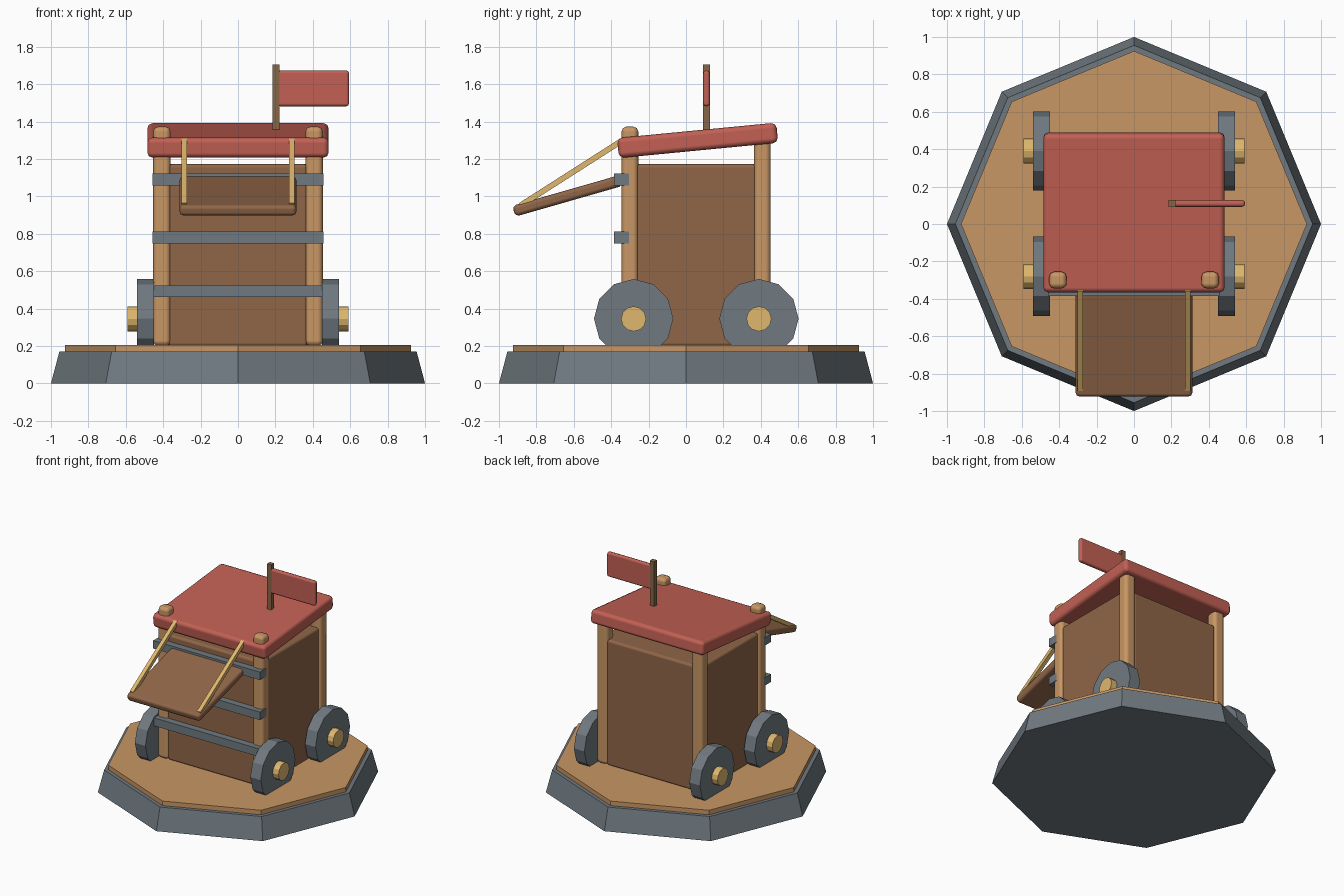
import bpy
import bmesh
from math import radians, pi, atan2
from mathutils import Matrix, Vector

cube = bpy.data.objects.get("Cube")
if cube:
    bpy.data.objects.remove(cube, do_unlink=True)


def material(name, rgb):
    mat = bpy.data.materials.new(name)
    mat.use_nodes = True
    color = (*rgb, 1)
    mat.diffuse_color = color
    mat.node_tree.nodes["Principled BSDF"].inputs["Base Color"].default_value = color
    return mat


WOOD = material("light wood", (0.58, 0.308, 0.128))
BROWN = material("brown planks", (0.28, 0.133, 0.065))
POLE = material("dark pole wood", (0.24, 0.133, 0.063))
STONE = material("grey stone", (0.163, 0.195, 0.219))
RED = material("red cloth", (0.54, 0.118, 0.089))
ROPE = material("straw yellow", (0.74, 0.475, 0.155))


def finish(name, bm, mat, matrix, bevel):
    mesh = bpy.data.meshes.new(name)
    bm.to_mesh(mesh)
    bm.free()
    mesh.materials.append(mat)
    obj = bpy.data.objects.new(name, mesh)
    obj.matrix_world = matrix
    bpy.context.collection.objects.link(obj)
    if bevel:
        mod = obj.modifiers.new("Bevel", "BEVEL")
        mod.width = bevel
        mod.segments = 2
        mod.limit_method = "ANGLE"
        mod.angle_limit = radians(50)
        mesh.shade_smooth()
        mod.harden_normals = True
    return obj


def box(name, center, size, mat, bevel=0, rot=None, wings=0):
    """Box, optionally with its four upright faces pushed out by wings."""
    bm = bmesh.new()
    bmesh.ops.create_cube(bm, size=1)
    bmesh.ops.scale(bm, vec=size, verts=bm.verts)
    if wings:
        sides = [f for f in bm.faces if abs(f.normal.z) < 0.5]
        for face in bmesh.ops.extrude_discrete_faces(bm, faces=sides)["faces"]:
            face.normal_update()
            bmesh.ops.translate(bm, vec=face.normal * wings, verts=face.verts)
        bmesh.ops.remove_doubles(bm, verts=bm.verts, dist=0.0001)
        bmesh.ops.recalc_face_normals(bm, faces=bm.faces)
    matrix = Matrix.Translation(center) @ (rot or Matrix.Identity(4))
    return finish(name, bm, mat, matrix, bevel)


def prism(name, center, r1, r2, depth, sides, mat, rot=None):
    bm = bmesh.new()
    bmesh.ops.create_cone(bm, cap_ends=True, segments=sides,
                          radius1=r1, radius2=r2, depth=depth)
    matrix = Matrix.Translation(center) @ (rot or Matrix.Identity(4))
    return finish(name, bm, mat, matrix, 0)


def tilt(angle):
    return Matrix.Rotation(angle, 4, "X")


# Eight-sided plinth and deck
prism("plinth", (0, 0, 0.085), 1.0, 0.955, 0.17, 8, STONE)
prism("deck", (0, 0, 0.1875), 0.925, 0.925, 0.035, 8, WOOD)

# Cabin body, its walls standing out between the posts, and tilted roof
box("cabin_body", (0, 0.055, 0.685), (0.745, 0.645, 0.975), BROWN, 0.02, wings=0.066)
box("roof", (0, 0.062, 1.299), (0.97, 0.855, 0.108), RED, 0.028, tilt(radians(5.5)))

# Grey straps across the front
for label, z in (("lower", 0.493), ("middle", 0.78), ("upper", 1.09)):
    box(label + "_strap", (0, -0.345, z), (0.914, 0.082, 0.062), STONE)

# Awning flap
box("awning", (0, -0.632, 1.003), (0.625, 0.6, 0.06), BROWN, 0.022, tilt(radians(16)))

axle = Matrix.Rotation(pi / 2, 4, "Y")
for side, s in (("left", 1), ("right", -1)):
    # Rounded corner posts, the front pair rising through the roof
    for end, y, top in (("front", -0.3, 1.373), ("back", 0.408, 1.32)):
        box(f"{end}_{side}_post", (s * 0.407, y, (top + 0.2) / 2),
            (0.094, 0.09, top - 0.2), WOOD, 0.028)
    # Wheels and hubs
    for end, y in (("front", -0.28), ("back", 0.39)):
        prism(f"{end}_{side}_wheel", (s * 0.495, y, 0.346), 0.212, 0.212, 0.09,
              12, STONE, axle)
        prism(f"{end}_{side}_hub", (s * 0.525, y, 0.345), 0.067, 0.067, 0.13,
              12, ROPE, axle)
    # Ropes holding up the awning
    low = Vector((s * 0.288, -0.885, 0.951))
    high = Vector((s * 0.288, -0.345, 1.296))
    span = high - low
    box(side + "_rope", (low + high) / 2, (0.03, 0.03, span.length), ROPE,
        rot=tilt(-atan2(span.y, span.z)))

# Flag on its pole
box("flag_pole", (0.203, 0.11, 1.528), (0.036, 0.036, 0.355), POLE)
box("flag", (0.402, 0.11, 1.577), (0.384, 0.036, 0.192), RED, 0.016)
